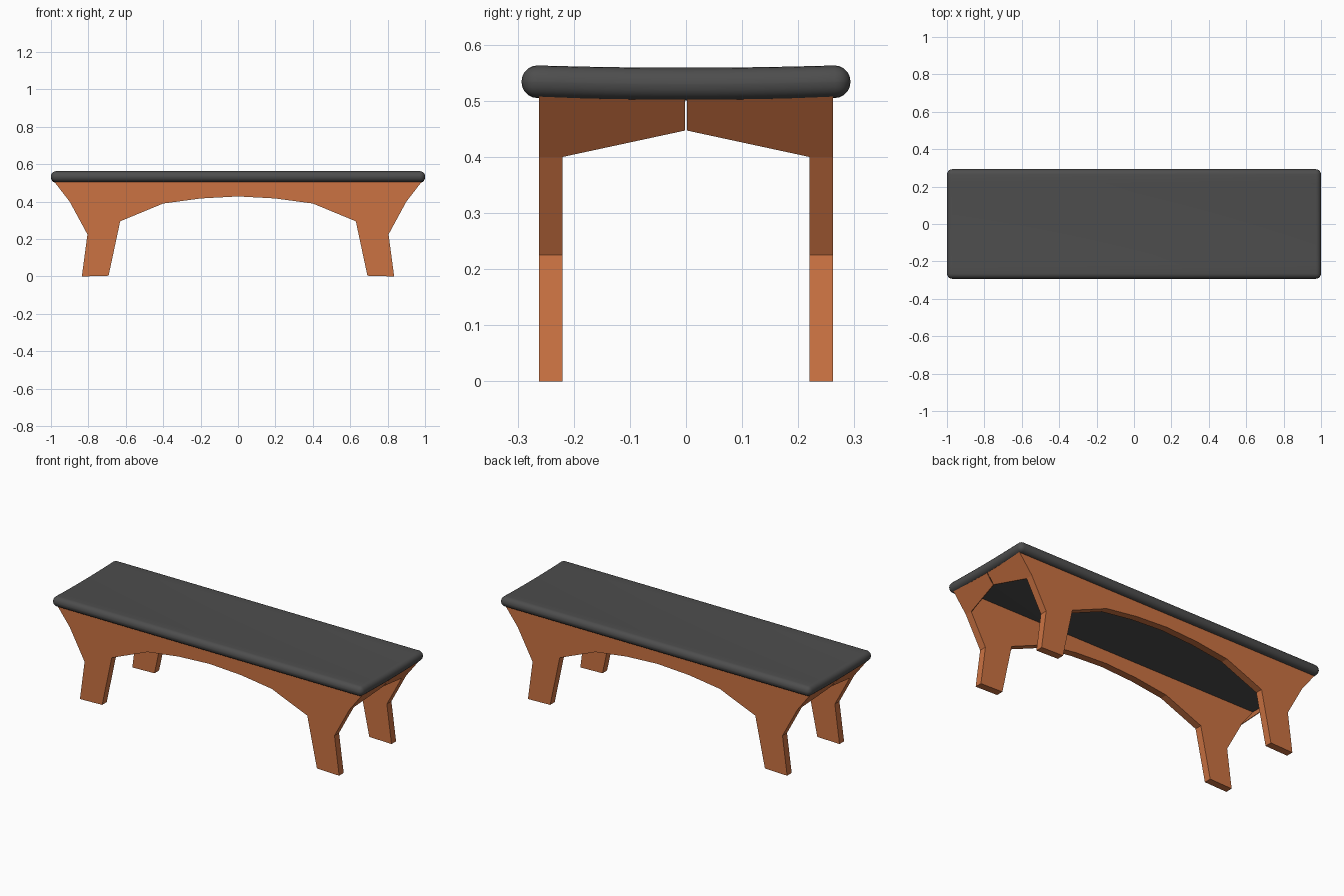
import bpy, bmesh
from mathutils import Vector

if "Cube" in bpy.data.objects:
    bpy.data.objects.remove(bpy.data.objects["Cube"])


def material(name, color):
    m = bpy.data.materials.new(name)
    m.diffuse_color = color
    m.use_nodes = True
    m.node_tree.nodes["Principled BSDF"].inputs["Base Color"].default_value = m.diffuse_color
    return m


wood = material("wood", (0.60, 0.17, 0.055, 1))
dark = material("dark_cushion", (0.075, 0.075, 0.075, 1))


def add_object(name, bm, mat):
    bmesh.ops.recalc_face_normals(bm, faces=bm.faces[:])
    me = bpy.data.meshes.new(name)
    bm.to_mesh(me)
    bm.free()
    me.materials.append(mat)
    ob = bpy.data.objects.new(name, me)
    bpy.context.collection.objects.link(ob)
    return ob


def prism(name, points, offset, mat):
    """Flat outline pushed along an offset vector."""
    bm = bmesh.new()
    face = bm.faces.new([bm.verts.new(p) for p in points])
    ext = bmesh.ops.extrude_face_region(bm, geom=[face])
    verts = [v for v in ext["geom"] if isinstance(v, bmesh.types.BMVert)]
    bmesh.ops.translate(bm, verts=verts, vec=offset)
    return add_object(name, bm, mat)


# Seat: fully rounded slab with a slight dip along the middle
bm = bmesh.new()
bmesh.ops.create_cube(bm, size=1)
for v in bm.verts:
    v.co = Vector((v.co.x * 2.0, v.co.y * 0.586, v.co.z * 0.058 + 0.534))
bmesh.ops.bevel(bm, geom=bm.edges[:], offset=0.028, segments=5, profile=0.5,
                affect='EDGES', clamp_overlap=True)
for i in range(-4, 5):
    bmesh.ops.bisect_plane(bm, geom=bm.verts[:] + bm.edges[:] + bm.faces[:],
                           plane_co=(0, i * 0.055, 0), plane_no=(0, 1, 0))
for v in bm.verts:
    v.co.z -= 0.004 * max(0, 1 - (v.co.y / 0.26) ** 2)
seat = add_object("seat", bm, dark)
bpy.context.view_layer.objects.active = seat
seat.select_set(True)
bpy.ops.object.shade_smooth_by_angle()

# Side panels: legs and arched apron cut from one board
half = [(0.985, 0.51), (0.9, 0.4), (0.805, 0.225), (0.835, 0.0), (0.692, 0.004),
        (0.63, 0.295), (0.4, 0.39), (0.2, 0.417)]
outline = half + [(0, 0.428)] + [(-x, z) for x, z in reversed(half)]
for name, y in (("front_side_panel", -0.262), ("back_side_panel", 0.22)):
    prism(name, [(x, y, z) for x, z in outline], (0, 0.042, 0), wood)

# Sloping end braces: two tapered boards per end, with a hairline gap between
slope = 0.085 / 0.11
for end, sx in (("right", 1), ("left", -1)):
    for side, sy in (("front", -1), ("back", 1)):
        pts = [(sx * (0.9 + (z - 0.4) * slope), sy * y, z)
               for y, z in ((0.22, 0.4), (0.002, 0.447), (0.002, 0.506), (0.22, 0.509))]
        prism(f"{end}_{side}_brace", pts, (-sx * 0.004, 0, 0), wood)
